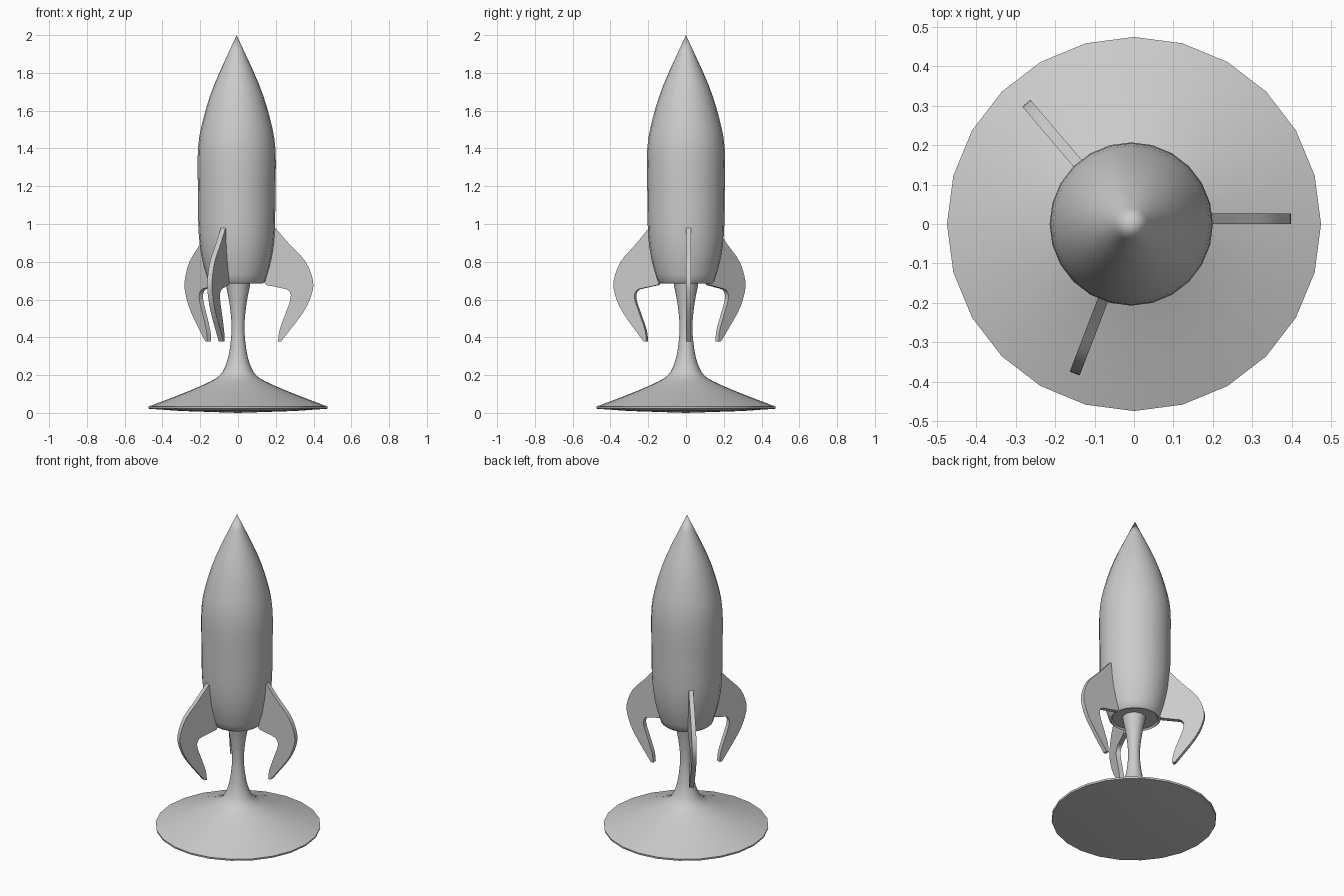
import bpy, bmesh, math
from mathutils import Matrix, Vector

cube = bpy.data.objects.get("Cube")
if cube:
    bpy.data.objects.remove(cube)

grey = bpy.data.materials.new("plain grey")
grey.use_nodes = True
color = (0.6, 0.6, 0.6, 1)
grey.diffuse_color = color
grey.node_tree.nodes["Principled BSDF"].inputs["Base Color"].default_value = color

SIDES = 24
AXIS_X = -0.007


def finish(name, bm, angle):
    """Turn a bmesh into a shaded object with the shared material."""
    bmesh.ops.remove_doubles(bm, verts=bm.verts, dist=1e-5)
    bmesh.ops.recalc_face_normals(bm, faces=bm.faces)
    mesh = bpy.data.meshes.new(name)
    bm.to_mesh(mesh)
    bm.free()
    mesh.materials.append(grey)
    obj = bpy.data.objects.new(name, mesh)
    bpy.context.collection.objects.link(obj)
    bpy.ops.object.select_all(action="DESELECT")
    obj.select_set(True)
    bpy.context.view_layer.objects.active = obj
    bpy.ops.object.shade_smooth_by_angle(angle=math.radians(angle))
    return obj


def smooth_path(points, steps=3):
    """Catmull-Rom curve through 2D points."""
    pts = [Vector(p) for p in points]
    pts = [2 * pts[0] - pts[1]] + pts + [2 * pts[-1] - pts[-2]]
    out = []
    for a, b, c, d in zip(pts, pts[1:], pts[2:], pts[3:]):
        for i in range(steps):
            t = i / steps
            out.append(0.5 * (2 * b + (c - a) * t + (2 * a - 5 * b + 4 * c - d) * t**2
                              + (3 * b - a - 3 * c + d) * t**3))
    return out + [pts[-2]]


def lathe(name, profile, center_x=0):
    """Spin a (radius, height) profile around the vertical axis."""
    bm = bmesh.new()
    verts = [bm.verts.new((max(r, 0), 0, z)) for r, z in profile]
    edges = [bm.edges.new(pair) for pair in zip(verts, verts[1:])]
    bmesh.ops.spin(bm, geom=verts + edges, cent=(0, 0, 0), axis=(0, 0, 1),
                   angle=math.tau, steps=SIDES, use_merge=True)
    bmesh.ops.translate(bm, verts=bm.verts, vec=(center_x, 0, 0))
    return finish(name, bm, 35)


# Stand: dished disc flowing up into a waisted stem
stand_top = smooth_path([(0.475, 0.033), (0.3, 0.1), (0.17, 0.155), (0.1, 0.195),
                         (0.066, 0.25), (0.045, 0.33), (0.034, 0.45),
                         (0.044, 0.57), (0.068, 0.70)])
lathe("stand", [(0, 0), (0.3, 0.01), (0.473, 0.022)] + stand_top + [(0, 0.70)])

# Hull: pointed nose, straight middle, tapered tail with a small lip
hull_side = smooth_path([(0.15, 0.695), (0.182, 0.81), (0.201, 0.95), (0.205, 1.17),
                         (0.205, 1.4), (0.176, 1.56), (0.118, 1.74), (0, 2.0)])
lathe("hull", [(0, 0.695), (0.13, 0.695), (0.138, 0.685)] + hull_side, AXIS_X)

# Fins: swept outline given as (distance from hull axis, height)
outer_edge = smooth_path([(0.205, 0.978), (0.282, 0.89), (0.365, 0.80), (0.404, 0.70),
                          (0.396, 0.625), (0.351, 0.53), (0.235, 0.378)])
inner_edge = smooth_path([(0.219, 0.378), (0.226, 0.435), (0.256, 0.52), (0.286, 0.605),
                          (0.274, 0.648), (0.229, 0.662), (0.155, 0.677)])
outline = outer_edge + inner_edge + [Vector((0.14, 0.7)), Vector((0.175, 0.95))]
THICKNESS = 0.027


def fin(name, degrees, offset):
    bm = bmesh.new()
    face = bm.faces.new([bm.verts.new((r, offset - THICKNESS / 2, z)) for r, z in outline])
    new = bmesh.ops.extrude_face_region(bm, geom=[face], use_keep_orig=True)["geom"]
    moved = [v for v in new if isinstance(v, bmesh.types.BMVert)]
    bmesh.ops.translate(bm, verts=moved, vec=(0, THICKNESS, 0))
    spot = Matrix.Translation((AXIS_X, 0, 0)) @ Matrix.Rotation(math.radians(degrees), 4, "Z")
    bmesh.ops.transform(bm, matrix=spot, verts=bm.verts)
    return finish(name, bm, 35)


fin("left_fin", 0, 0.0135)
fin("back_right_fin", 130.4, 0.004)
fin("front_right_fin", 249, 0.002)
